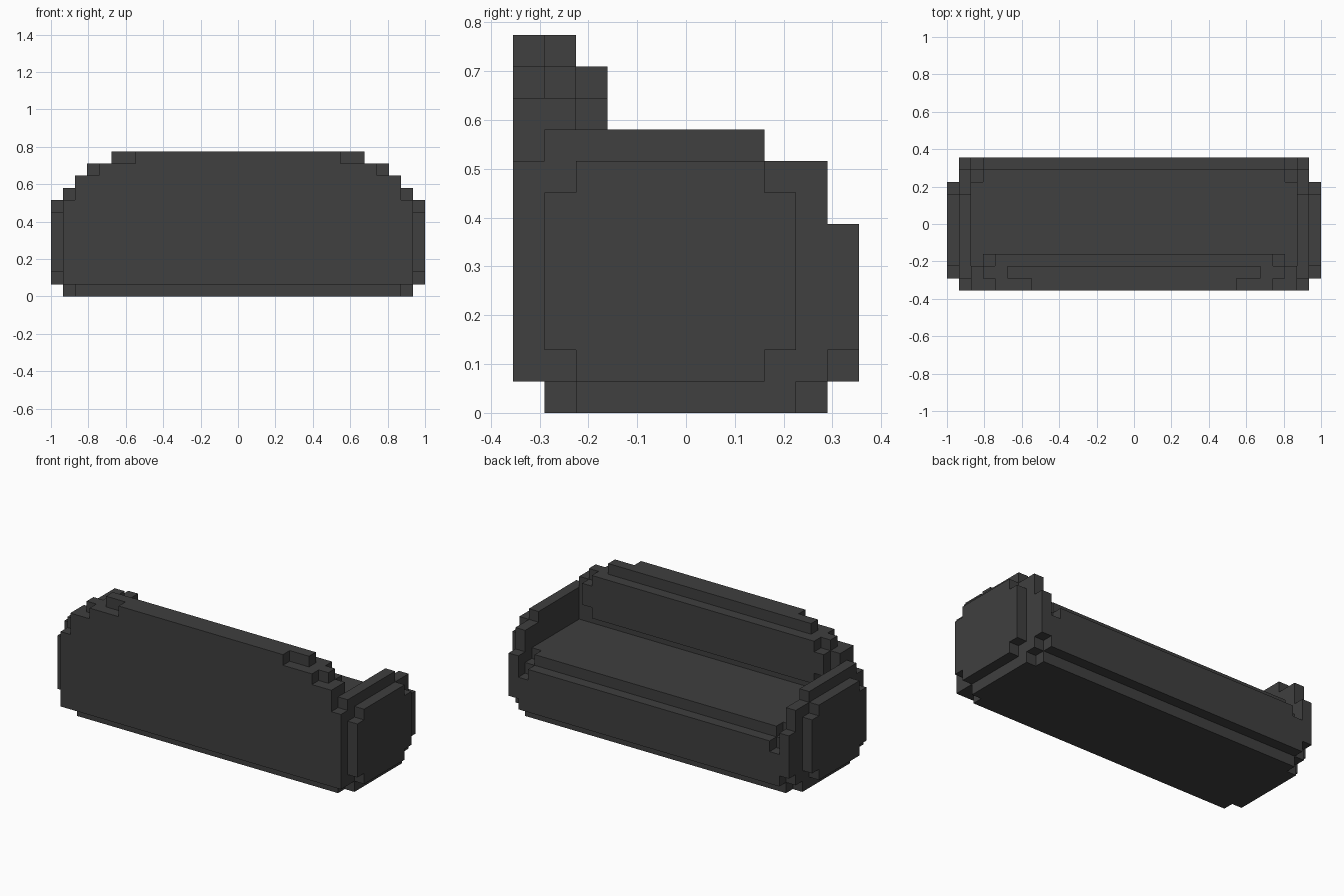
import bpy
import bmesh
import math
from mathutils import Vector

cube = bpy.data.objects.get("Cube")
if cube:
    bpy.data.objects.remove(cube)

UNIT = 2 / 31           # edge of one building block
DEPTH = 11              # blocks from front to back

charcoal = bpy.data.materials.new("charcoal_fabric")
charcoal.use_nodes = True
COLOUR = (0.05, 0.05, 0.05, 1)
charcoal.diffuse_color = COLOUR
bsdf = charcoal.node_tree.nodes["Principled BSDF"]
bsdf.inputs["Base Color"].default_value = COLOUR
bsdf.inputs["Roughness"].default_value = 0.9


def blocks(x0, x1, y0, y1, z0, z1):
    """Cells of a box, with x counted outward from the centre column."""
    return {(side * x, y, z) for side in (-1, 1) for x in range(x0, x1 + 1)
            for y in range(y0, y1) for z in range(z0, z1)}


def part(name, *boxes):
    """Mesh the outer skin of joined boxes and merge its flat areas."""
    cells = set().union(*(blocks(*b) for b in boxes))
    bm = bmesh.new()
    corners = {}

    def vert(p):
        key = tuple(round(2 * c) for c in p)
        if key not in corners:
            corners[key] = bm.verts.new((p.x * UNIT, (p.y - DEPTH / 2) * UNIT, p.z * UNIT))
        return corners[key]

    for cell in cells:
        centre = Vector(cell) + Vector((0, 0.5, 0.5))
        for axis in range(3):
            for sign in (-1, 1):
                n = Vector((0, 0, 0))
                n[axis] = sign
                if tuple(int(a + b) for a, b in zip(cell, n)) in cells:
                    continue
                u = Vector((0, 0, 0))
                u[(axis + 1) % 3] = 0.5
                v = n.cross(u)
                middle = centre + n / 2
                bm.faces.new([vert(middle + d) for d in (-u - v, u - v, u + v, v - u)])
    bmesh.ops.dissolve_limit(bm, angle_limit=math.radians(1),
                             verts=bm.verts[:], edges=bm.edges[:])
    mesh = bpy.data.meshes.new(name)
    bm.to_mesh(mesh)
    bm.free()
    mesh.materials.append(charcoal)
    obj = bpy.data.objects.new(name, mesh)
    bpy.context.scene.collection.objects.link(obj)
    return obj


# Rounded underside
part("base", (0, 13, 1, 10, 0, 1), (14, 14, 2, 9, 0, 1))

# Seat with a lower lip and a groove beside each arm
part("seat",
     (0, 13, 2, 9, 1, 6),
     (0, 12, 9, 10, 1, 6), (13, 13, 9, 10, 1, 5),
     (0, 12, 10, 11, 1, 5), (13, 13, 10, 11, 1, 4))

# Tall backrest with stepped shoulders
part("backrest",
     (0, 13, 0, 2, 1, 10), (14, 14, 0, 1, 1, 8),
     (0, 11, 0, 1, 10, 11), (0, 12, 1, 2, 10, 11),
     (0, 8, 0, 1, 11, 12), (0, 10, 1, 2, 11, 12))

# Padded panel on the inside of the backrest
part("back_cushion", (0, 11, 2, 3, 7, 11), (12, 12, 2, 3, 8, 10))

# Arms step down away from the backrest
part("arms", (14, 14, 1, 8, 1, 9), (14, 14, 8, 10, 1, 8), (14, 14, 10, 11, 2, 6))

# Raised pads on the outside of the arms
part("arm_pads", (15, 15, 2, 8, 1, 8), (15, 15, 1, 9, 2, 7))
